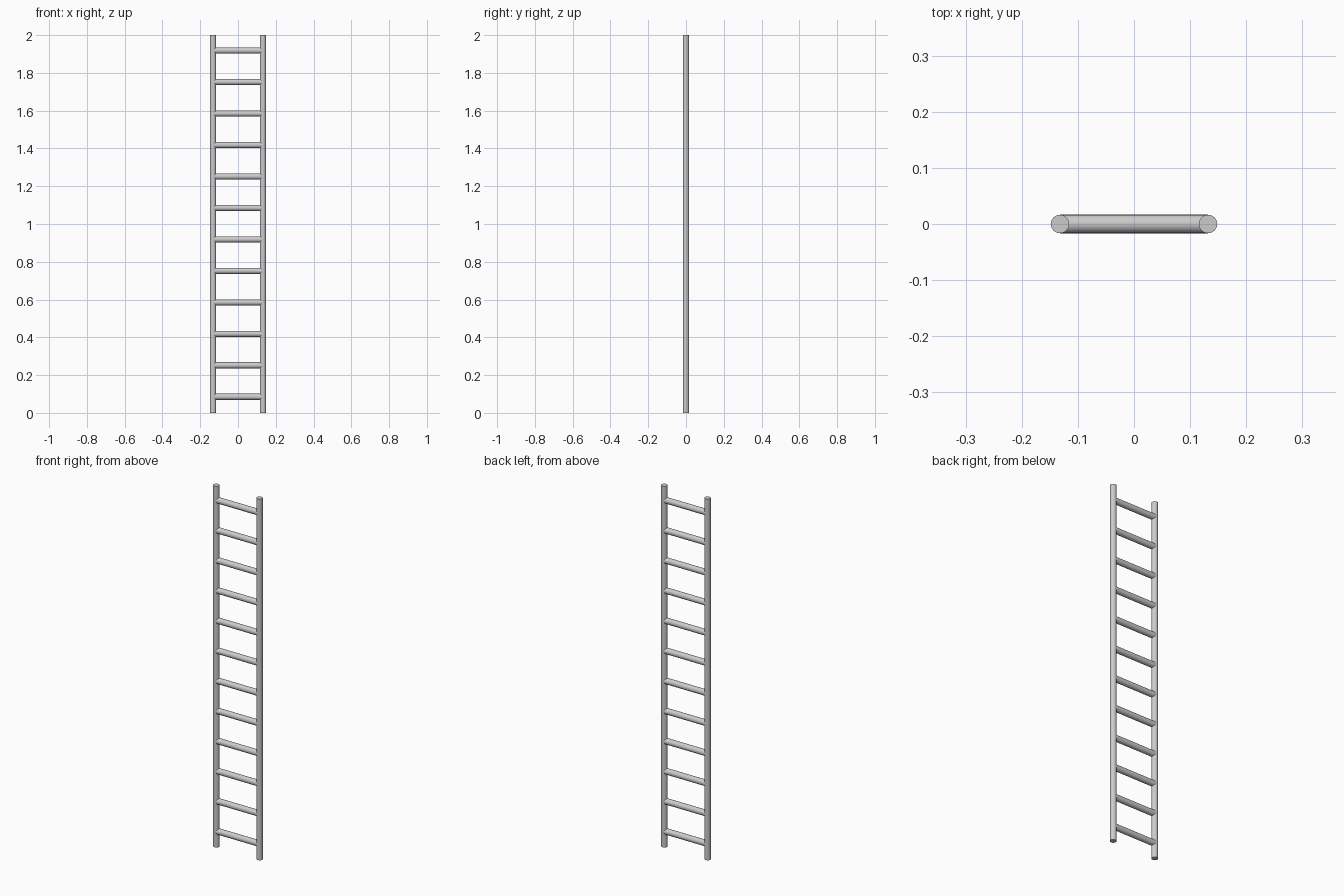
import bpy
from math import pi

if "Cube" in bpy.data.objects:
    bpy.data.objects.remove(bpy.data.objects["Cube"])

RADIUS = 0.0165
RAIL_X = 0.132
HEIGHT = 2.0
RUNGS = 12
STEP = HEIGHT / RUNGS


def rod(name, length, location, rotation=(0, 0, 0)):
    bpy.ops.mesh.primitive_cylinder_add(vertices=24, radius=RADIUS, depth=length,
                                        location=location, rotation=rotation)
    obj = bpy.context.object
    obj.name = name
    bpy.ops.object.shade_smooth_by_angle()
    return obj


# Upright side rails
for side, sign in (("left", -1), ("right", 1)):
    rod(f"{side}_rail", HEIGHT, (sign * RAIL_X, 0, HEIGHT / 2))

# Evenly spaced rungs, running into the rail centres
for i in range(RUNGS):
    rod(f"rung_{i + 1}", 2 * RAIL_X, (0, 0, 0.085 + i * STEP), (0, pi / 2, 0))
